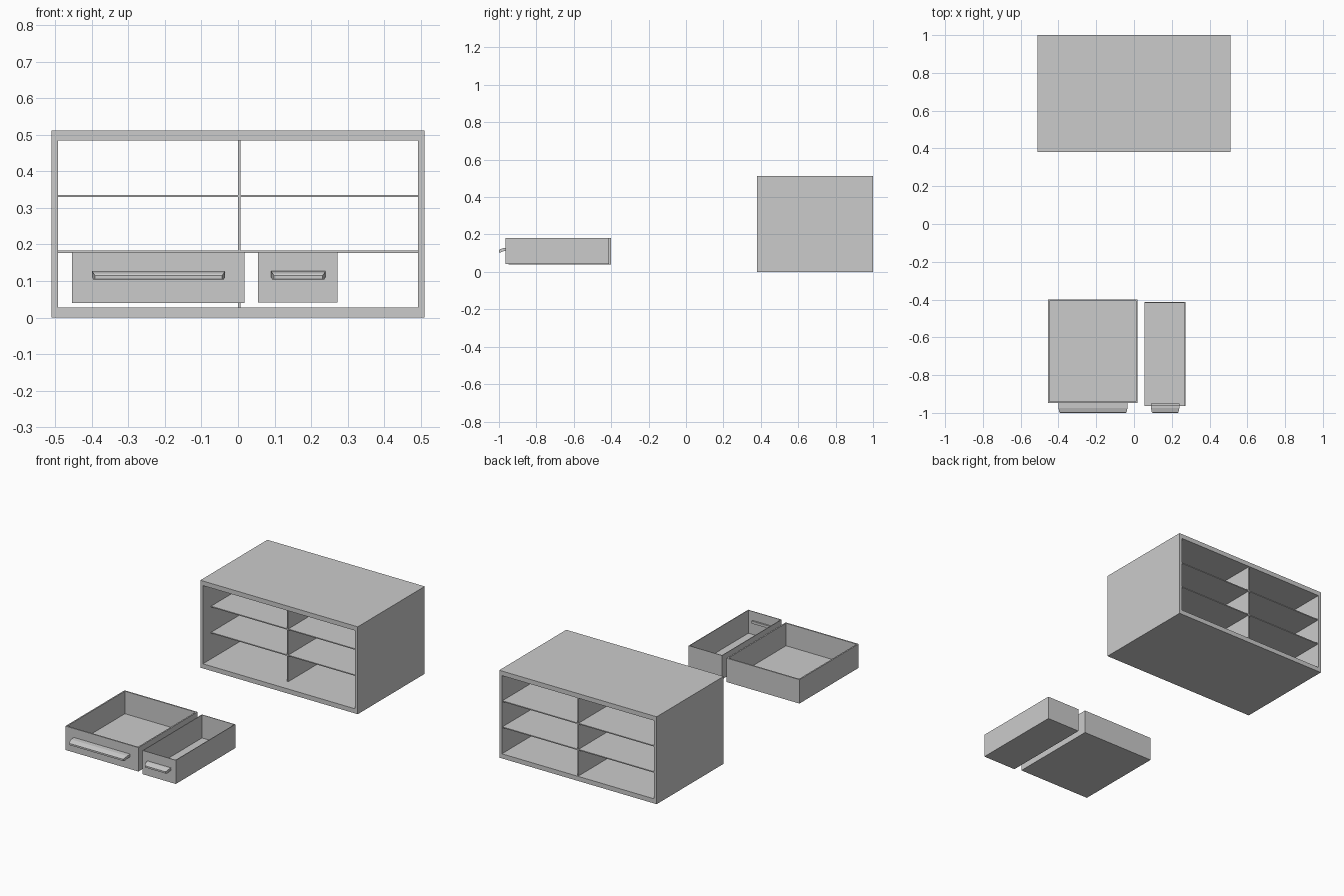
import bpy, bmesh
from mathutils import Vector

if "Cube" in bpy.data.objects:
    bpy.data.objects.remove(bpy.data.objects["Cube"])


def finish(name, bm):
    bmesh.ops.recalc_face_normals(bm, faces=bm.faces)
    me = bpy.data.meshes.new(name)
    bm.to_mesh(me)
    bm.free()
    ob = bpy.data.objects.new(name, me)
    bpy.context.collection.objects.link(ob)
    return ob


def add_box(bm, x0, x1, y0, y1, z0, z1):
    verts = bmesh.ops.create_cube(bm, size=1)['verts']
    lo, hi = Vector((x0, y0, z0)), Vector((x1, y1, z1))
    for v in verts:
        v.co = Vector((lo[i] + (v.co[i] + 0.5) * (hi[i] - lo[i]) for i in range(3)))
    return verts


def box(name, *dims):
    bm = bmesh.new()
    add_box(bm, *dims)
    return finish(name, bm)


def sleeve(name, hx, y0, y1, z0, z1, tx, tz):
    """Rectangular tube, open at front and back."""
    bm = bmesh.new()
    rings = []
    for y in (y0, y1):
        for ax, az in ((0, 0), (tx, tz)):
            rings.append([bm.verts.new((x, y, z)) for x, z in (
                (-hx + ax, z0 + az), (hx - ax, z0 + az),
                (hx - ax, z1 - az), (-hx + ax, z1 - az))])
    fo, fi, bo, bi = rings
    for a, b in ((fo, fi), (fi, bi), (bi, bo), (bo, fo)):
        for i in range(4):
            j = (i + 1) % 4
            bm.faces.new((a[i], a[j], b[j], b[i]))
    return finish(name, bm)


def drawer(name, x0, x1, y0, y1, z0, z1, wall):
    """Open-topped tray: the top face is inset, then pushed down."""
    bm = bmesh.new()
    add_box(bm, x0, x1, y0, y1, z0, z1)
    bm.normal_update()
    top = max(bm.faces, key=lambda f: f.calc_center_median().z)
    bmesh.ops.inset_region(bm, faces=[top], thickness=wall, use_even_offset=True)
    geo = bmesh.ops.extrude_face_region(bm, geom=[top])['geom']
    if top.is_valid:
        bmesh.ops.delete(bm, geom=[top], context='FACES_ONLY')
    for v in geo:
        if isinstance(v, bmesh.types.BMVert):
            v.co.z = z0 + wall
    return finish(name, bm)


def handle(name, x0, x1, y_back):
    """Slanted pull with a drooping lip and rounded front corners."""
    bm = bmesh.new()
    profile = ((y_back, 0.128), (-0.975, 0.127), (-0.995, 0.121), (-1.0, 0.115),
               (-1.0, 0.105), (-0.992, 0.104), (-0.975, 0.111), (y_back, 0.113))
    ends = []
    for x, s in ((x0, 1), (x1, -1)):
        ends.append([bm.verts.new((x + s * (0.009 if y < -0.998 else 0.004 if y < -0.99 else 0),
                                   y, z)) for y, z in profile])
    a, b = ends
    bm.faces.new(a)
    bm.faces.new(b[::-1])
    n = len(profile)
    for i in range(n):
        j = (i + 1) % n
        bm.faces.new((a[i], a[j], b[j], b[i]))
    return finish(name, bm)


# Cabinet shell with shelves and a central divider
sleeve("cabinet_shell", 0.51, 0.38, 1.0, 0.0, 0.512, 0.017, 0.027)
for label, z in (("lower", 0.18), ("upper", 0.333)):
    box(label + "_shelf", -0.493, 0.493, 0.455, 0.995, z - 0.003, z + 0.003)
box("centre_divider", 0.0, 0.007, 0.455, 0.995, 0.027, 0.485)

# Two pulled-out drawers in front
drawer("large_drawer", -0.455, 0.018, -0.948, -0.40, 0.04, 0.18, 0.008)
handle("large_handle", -0.40, -0.035, -0.945)
drawer("small_drawer", 0.055, 0.272, -0.964, -0.413, 0.041, 0.18, 0.004)
handle("small_handle", 0.09, 0.24, -0.95)
